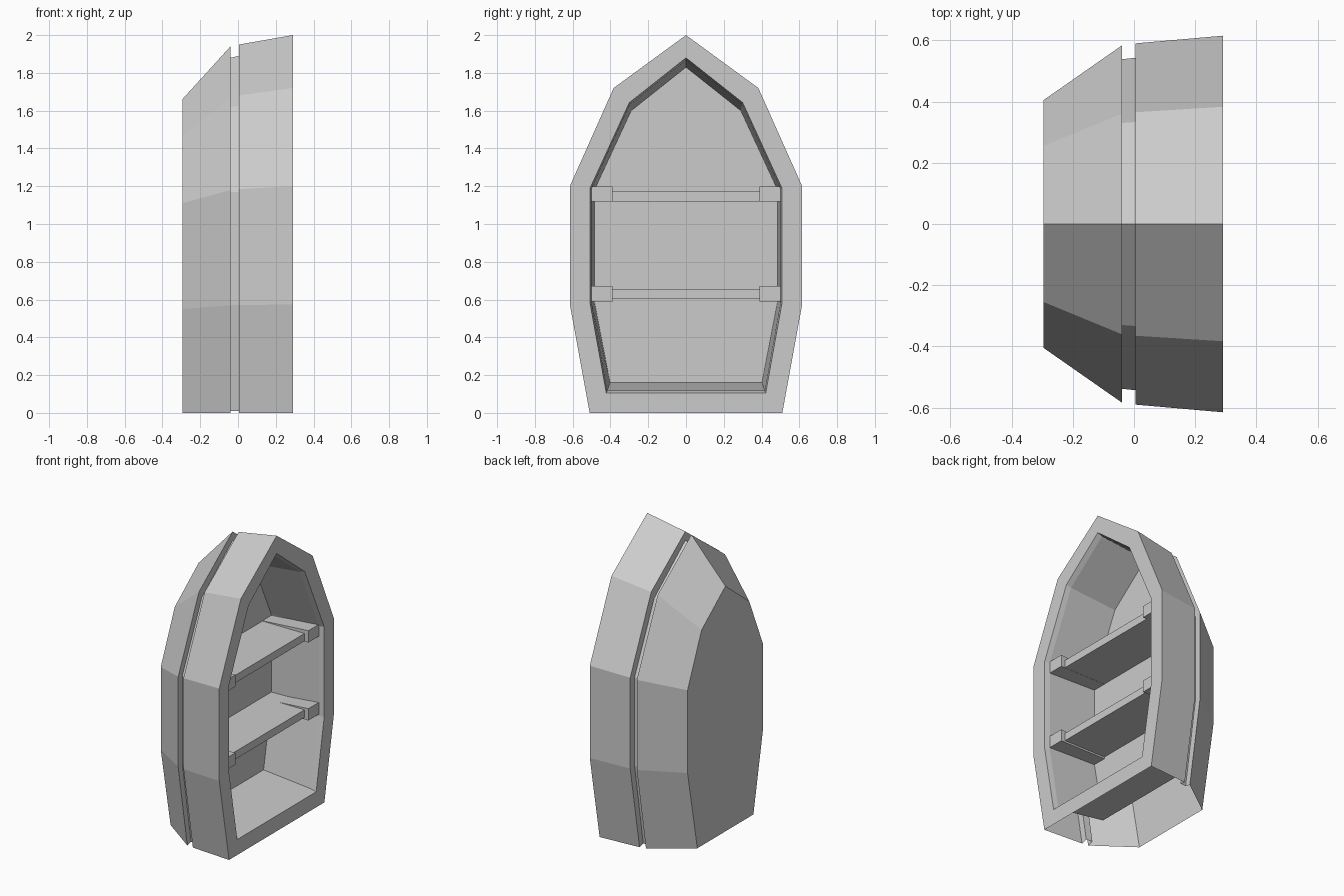
import bpy
import bmesh

cube = bpy.data.objects.get("Cube")
if cube:
    bpy.data.objects.remove(cube)

# Single painted grey
grey = bpy.data.materials.new("plain_grey")
grey.use_nodes = True
grey.diffuse_color = (0.6, 0.6, 0.6, 1)
grey.node_tree.nodes["Principled BSDF"].inputs["Base Color"].default_value = (0.6, 0.6, 0.6, 1)


def finish(name, bm):
    bmesh.ops.recalc_face_normals(bm, faces=bm.faces)
    mesh = bpy.data.meshes.new(name)
    bm.to_mesh(mesh)
    bm.free()
    mesh.materials.append(grey)
    obj = bpy.data.objects.new(name, mesh)
    bpy.context.collection.objects.link(obj)
    return obj


def ring(bm, x, half):
    """Mirror a half outline (transom corner up to bow) into a seven point loop."""
    pts = half + [(-y, z) for y, z in reversed(half[:-1])]
    return [bm.verts.new((x, y, z)) for y, z in pts]


def loft(name, sections, closed, cap=None):
    bm = bmesh.new()
    loops = [ring(bm, x, half) for x, half in sections]
    for a, b in zip(loops, loops[1:]):
        n = len(a)
        for i in range(n if closed else n - 1):
            j = (i + 1) % n
            bm.faces.new((a[i], a[j], b[j], b[i]))
    if cap is not None:
        bm.faces.new(loops[cap])
    return finish(name, bm)


# Half outlines as (y, z): transom corner, lower side, upper side, shoulder, bow
keel = [(0.30, 0), (0.405, 0.55), (0.405, 1.11), (0.255, 1.46), (0, 1.66)]
chine = [(0.485, 0), (0.583, 0.57), (0.583, 1.18), (0.36, 1.67), (0, 1.94)]
groove_low = [(0.445, 0.01), (0.538, 0.57), (0.538, 1.17), (0.33, 1.62), (0, 1.88)]
groove_high = [(0.45, 0.01), (0.543, 0.57), (0.543, 1.17), (0.333, 1.625), (0, 1.89)]
strake = [(0.49, 0), (0.59, 0.57), (0.59, 1.185), (0.365, 1.68), (0, 1.95)]
rim_out = [(0.51, 0), (0.615, 0.575), (0.615, 1.2), (0.383, 1.72), (0, 2)]
rim_in = [(0.422, 0.105), (0.508, 0.58), (0.508, 1.19), (0.30, 1.643), (0, 1.88)]
lip = [(0.417, 0.118), (0.5, 0.582), (0.5, 1.188), (0.297, 1.633), (0, 1.867)]
floor = [(0.402, 0.16), (0.485, 0.59), (0.485, 1.18), (0.29, 1.6), (0, 1.83)]

# Outer shell, open at the transom, with the recessed side groove
loft("outer_hull", [(-0.295, keel), (-0.04, chine), (-0.04, groove_low),
                    (0.005, groove_high), (0.005, strake), (0.29, rim_out)], False, 0)
# Gunwale rim and inner tub
loft("rim_and_tub", [(0.29, rim_out), (0.29, rim_in), (0.255, lip), (-0.09, floor)], True, 3)


def block(name, x0, x1, y0, y1, z0, front_top, back_top):
    """Box whose top slopes from front_top at x1 down to back_top at x0."""
    bm = bmesh.new()
    bmesh.ops.create_cube(bm, size=1)
    for v in bm.verts:
        front = v.co.x > 0
        top = front_top if front else back_top
        v.co = (x1 if front else x0, y1 if v.co.y > 0 else y0, top if v.co.z > 0 else z0)
    return finish(name, bm)


# Two benches, each held by a tapered bracket at both ends
for label, z in (("upper", 1.12), ("lower", 0.603)):
    block(label + "_bench", -0.09, 0.225, -0.49, 0.49, z, z + 0.052, z + 0.052)
    base = z - (0.001 if label == "upper" else 0.012)
    for side, s in (("left", -1), ("right", 1)):
        y0, y1 = sorted((s * 0.39, s * 0.502))
        block(f"{label}_bracket_{side}", -0.09, 0.255, y0, y1, base, base + 0.08, base + 0.055)
